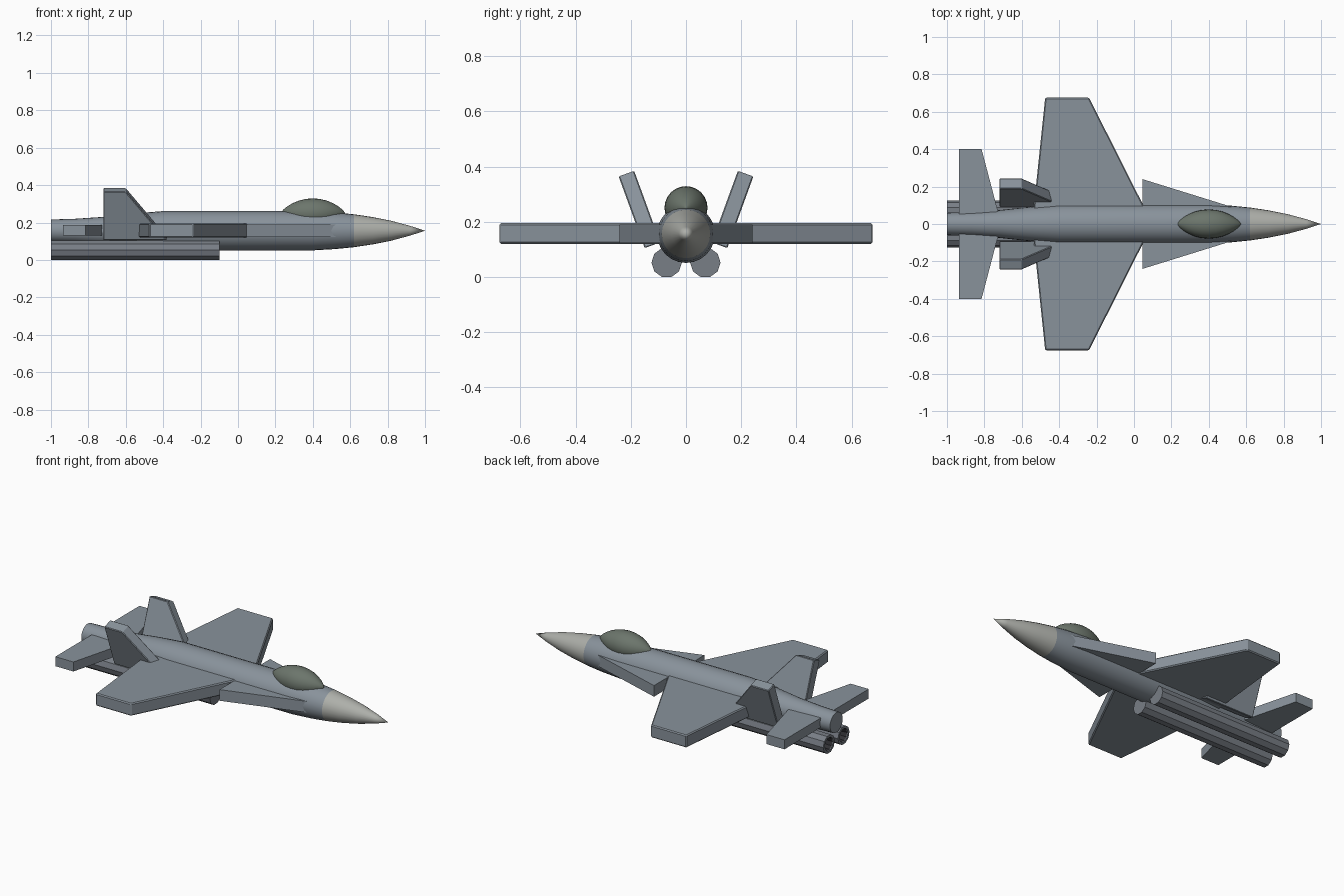
import bpy, bmesh, math
from mathutils import Matrix

if "Cube" in bpy.data.objects:
    bpy.data.objects.remove(bpy.data.objects["Cube"])


def mat(name, rgb):
    m = bpy.data.materials.new(name)
    m.diffuse_color = (*rgb, 1)
    m.use_nodes = True
    m.node_tree.nodes["Principled BSDF"].inputs["Base Color"].default_value = m.diffuse_color
    return m


BODY = mat("body_grey", (0.25, 0.29, 0.33))
ENGINE = mat("engine_grey", (0.19, 0.21, 0.24))
NOSE = mat("nose_grey", (0.42, 0.43, 0.40))
GLASS = mat("canopy_tint", (0.15, 0.18, 0.15))
DARK = mat("nozzle_dark", (0.03, 0.03, 0.035))


def finish(name, bm, material, smooth=False, bevel=0):
    bmesh.ops.remove_doubles(bm, verts=bm.verts, dist=1e-5)
    bmesh.ops.recalc_face_normals(bm, faces=bm.faces)
    me = bpy.data.meshes.new(name)
    bm.to_mesh(me)
    bm.free()
    ob = bpy.data.objects.new(name, me)
    bpy.context.collection.objects.link(ob)
    me.materials.append(material)
    bpy.ops.object.select_all(action='DESELECT')
    ob.select_set(True)
    bpy.context.view_layer.objects.active = ob
    if smooth:
        bpy.ops.object.shade_smooth_by_angle(angle=math.radians(32))
    if bevel:
        mod = ob.modifiers.new("edge_bevel", 'BEVEL')
        mod.width, mod.segments = bevel, 1
    return ob


def lathe(name, profile, y, z, sides, material, smooth=True):
    """Spin (x, radius) points about a lengthwise axis."""
    bm = bmesh.new()
    rings = [[bm.verts.new((x, y + r * math.cos(2 * math.pi * i / sides),
                            z + r * math.sin(2 * math.pi * i / sides)))
              for i in range(sides)] if r > 0 else [bm.verts.new((x, y, z))]
             for x, r in profile]
    for a, b in zip(rings, rings[1:]):
        for i in range(sides):
            j = (i + 1) % sides
            quad = [a[i % len(a)], a[j % len(a)], b[j % len(b)], b[i % len(b)]]
            bm.faces.new(list(dict.fromkeys(quad)))
    return finish(name, bm, material, smooth)


def slab(name, outline, low, high, side, place=Matrix.Identity(4), bevel=0):
    """Extrude an outline between two heights; side mirrors it in y."""
    bm = bmesh.new()
    face = bm.faces.new([bm.verts.new((x, y, low)) for x, y in outline])
    ext = bmesh.ops.extrude_face_region(bm, geom=[face])
    top = [v for v in ext["geom"] if isinstance(v, bmesh.types.BMVert)]
    bmesh.ops.translate(bm, verts=top, vec=(0, 0, high - low))
    bmesh.ops.transform(bm, matrix=Matrix.Diagonal((1, side, 1, 1)) @ place, verts=bm.verts)
    return finish(name, bm, BODY, bevel=bevel)


# Fuselage and nose cone
AXIS = 0.156
lathe("fuselage", [(-1, 0), (-1, 0.06), (-0.87, 0.064), (-0.72, 0.074), (-0.55, 0.093),
                   (-0.4, 0.105), (0.4, 0.105), (0.52, 0.098), (0.62, 0.088), (0.62, 0)],
      0, AXIS, 24, BODY)
lathe("nose_cone", [(0.62, 0), (0.62, 0.088), (0.72, 0.073), (0.82, 0.053),
                    (0.92, 0.026), (1, 0)], 0, AXIS, 24, NOSE)

# Canopy: pointed oval
steps = [-math.cos(math.pi * i / 14) for i in range(15)]
lathe("canopy", [(0.4 + 0.172 * t, 0.078 * max(0, 1 - t * t) ** 0.8 if abs(t) < 0.999 else 0)
                 for t in steps], 0, 0.251, 24, GLASS)

# Fins lean outward: outline is drawn as (x, height), thickness points sideways
FIN_PLACE = (Matrix.Translation((0, 0.1215, 0.115)) @ Matrix.Rotation(math.radians(-20), 4, 'X')
             @ Matrix.Rotation(math.radians(90), 4, 'X'))

for side, tag in ((-1, "right"), (1, "left")):
    slab(f"wing_{tag}", [(0.075, 0.05), (-0.24, 0.675), (-0.475, 0.675), (-0.54, 0.05)],
         0.12, 0.195, side, bevel=0.006)
    slab(f"strake_{tag}", [(0.56, 0.08), (0.045, 0.24), (0.045, 0.05), (0.5, 0.05)],
         0.123, 0.19, side)
    slab(f"tailplane_{tag}", [(-0.72, 0.04), (-0.815, 0.4), (-0.935, 0.4), (-0.935, 0.04)],
         0.13, 0.187, side)
    slab(f"fin_{tag}", [(-0.38, 0), (-0.6, 0.276), (-0.72, 0.276), (-0.72, 0)],
         -0.03, 0.03, side, FIN_PLACE, bevel=0.004)
    # Engine tube, ten sided, with recessed dark nozzle
    lathe(f"engine_{tag}", [(-0.1, 0), (-0.1, 0.055), (-1, 0.055), (-1, 0.04), (-0.95, 0.04),
                            (-0.95, 0)], side * 0.07, 0.0523, 10, ENGINE, smooth=False)
    lathe(f"nozzle_{tag}", [(-0.995, 0.0395), (-0.955, 0.037), (-0.955, 0)],
          side * 0.07, 0.0523, 10, DARK, smooth=False)
